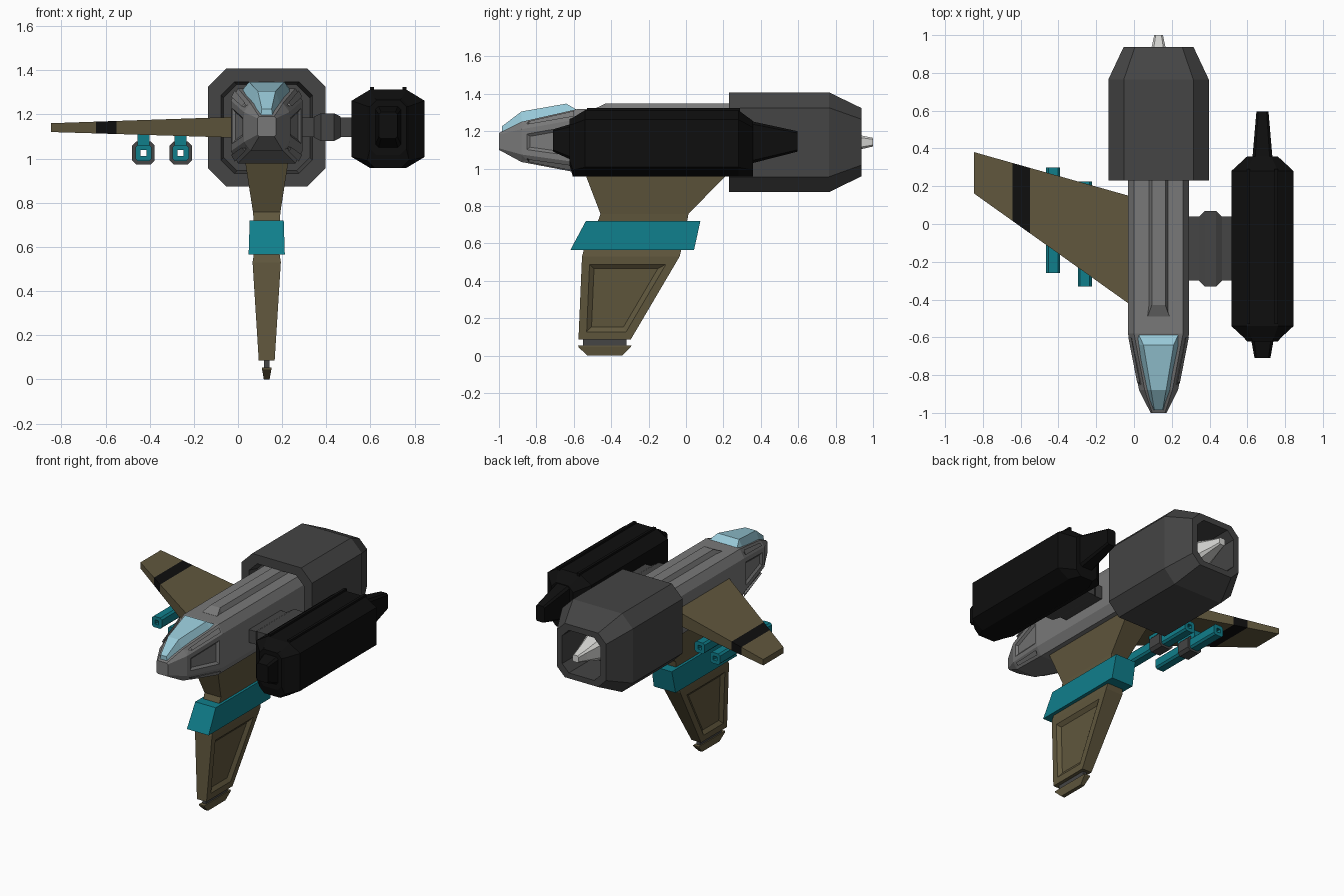
import bpy, bmesh
from mathutils import Vector

if "Cube" in bpy.data.objects:
    bpy.data.objects.remove(bpy.data.objects["Cube"])

CX, CZ = 0.13, 1.14          # hull axis


def mat(name, r, g, b):
    m = bpy.data.materials.new(name)
    m.diffuse_color = (r, g, b, 1)
    m.use_nodes = True
    m.node_tree.nodes["Principled BSDF"].inputs["Base Color"].default_value = m.diffuse_color
    return m


HULL = mat("hull grey", 0.19, 0.19, 0.19)
DARK = mat("dark grey", 0.058, 0.058, 0.058)
BLACK = mat("black", 0.0045, 0.0045, 0.0045)
OLIVE = mat("olive", 0.118, 0.096, 0.047)
TEAL = mat("teal", 0.005, 0.21, 0.26)
GLASS = mat("canopy blue", 0.31, 0.58, 0.68)
PALE = mat("pale grey", 0.68, 0.68, 0.66)


def loft(name, rings, mats, closed=False, panel=None, paint=None):
    """Skin equal-sized rings; panel=(rule, border, bevel, depth) recesses faces."""
    bm = bmesh.new()
    vs = [[bm.verts.new(p) for p in ring] for ring in rings]
    n = len(rings[0])
    pairs = list(zip(vs, vs[1:] + vs[:1])) if closed else list(zip(vs, vs[1:]))
    for a, b in pairs:
        for i in range(n):
            j = (i + 1) % n
            bm.faces.new((a[i], a[j], b[j], b[i]))
    if not closed:
        bm.faces.new(vs[0])
        bm.faces.new(vs[-1])
    bmesh.ops.recalc_face_normals(bm, faces=bm.faces)
    bm.normal_update()
    if panel:
        rule, border, bevel, depth = panel
        faces = [f for f in bm.faces if rule(f)]
        bmesh.ops.inset_individual(bm, faces=faces, thickness=border, use_even_offset=True)
        bmesh.ops.inset_individual(bm, faces=faces, thickness=bevel, depth=-depth,
                                   use_even_offset=True)
    if paint:
        for f in bm.faces:
            f.material_index = paint(f.calc_center_median())
    me = bpy.data.meshes.new(name)
    bm.to_mesh(me)
    bm.free()
    for m in mats:
        me.materials.append(m)
    ob = bpy.data.objects.new(name, me)
    bpy.context.collection.objects.link(ob)
    return ob


def octo(y, cx, hw, z0, z1, c, d=None):
    """Chamfered rectangle across y; c, d = chamfer in x and z."""
    d = c if d is None else d
    return [Vector((cx + x, y, z)) for x, z in (
        (-hw, z0 + d), (-hw + c, z0), (hw - c, z0), (hw, z0 + d),
        (hw, z1 - d), (hw - c, z1), (-hw + c, z1), (-hw, z1 - d))]


def rect_y(y, cx, hw, z0, z1, top=None):
    t = hw if top is None else top
    return [Vector(p) for p in ((cx - hw, y, z0), (cx + hw, y, z0),
                                (cx + t, y, z1), (cx - t, y, z1))]


def rect_z(z, hx, y0, y1, cx=CX):
    return [Vector(p) for p in ((cx - hx, y0, z), (cx + hx, y0, z),
                                (cx + hx, y1, z), (cx - hx, y1, z))]


def rect_x(x, y0, y1, z0, z1):
    return [Vector(p) for p in ((x, y0, z0), (x, y1, z0), (x, y1, z1), (x, y0, z1))]


# Fuselage with recessed panels on the nose sides
loft("fuselage", [
    octo(-1.0, CX, 0.042, 1.10, 1.19, 0.008),
    octo(-0.88, CX, 0.103, 1.035, 1.25, 0.03, 0.04),
    octo(-0.58, CX, 0.162, 0.978, 1.318, 0.032, 0.055),
    octo(0.32, CX, 0.162, 0.978, 1.318, 0.032, 0.055)], [HULL],
    panel=(lambda f: abs(f.normal.x) > 0.8 and -0.85 < f.calc_center_median().y < -0.6,
           0.03, 0.015, 0.012))

# Raised spine
loft("spine", [rect_y(-0.49, CX, 0.06, 1.30, 1.319, 0.058),
               rect_y(-0.43, CX, 0.06, 1.30, 1.348, 0.036),
               rect_y(0.30, CX, 0.06, 1.30, 1.348, 0.036)], [HULL])

# Cockpit canopy
loft("canopy", [rect_y(-0.985, CX, 0.03, 1.17, 1.225, 0.022),
                rect_y(-0.88, CX, 0.068, 1.225, 1.305, 0.04),
                rect_y(-0.64, CX, 0.118, 1.28, 1.347, 0.08),
                rect_y(-0.585, CX, 0.127, 1.29, 1.315, 0.105)], [GLASS])

# Engine housing, hollow at both ends
loft("engine_housing", [
    octo(0.30, CX, 0.195, CZ - 0.195, CZ + 0.195, 0.06),
    octo(0.23, CX, 0.207, CZ - 0.207, CZ + 0.207, 0.06),
    octo(0.23, CX, 0.266, CZ - 0.266, CZ + 0.267, 0.082),
    octo(0.765, CX, 0.266, CZ - 0.266, CZ + 0.267, 0.082),
    octo(0.937, CX, 0.185, CZ - 0.182, CZ + 0.184, 0.06),
    octo(0.937, CX, 0.145, CZ - 0.145, CZ + 0.145, 0.05),
    octo(0.68, CX, 0.145, CZ - 0.145, CZ + 0.145, 0.05)], [DARK])

# Exhaust spike
loft("exhaust_spike", [octo(0.67, CX, 0.105, CZ - 0.105, CZ + 0.105, 0.04),
                       octo(0.93, CX, 0.038, CZ - 0.038, CZ + 0.038, 0.012),
                       octo(1.0, CX, 0.023, CZ - 0.022, CZ + 0.024, 0.008)], [PALE])

# Side pod with tapered nose and tail
PX = 0.68
loft("side_pod", [
    octo(-0.622, PX, 0.082, 1.015, 1.265, 0.03),
    octo(-0.605, PX, 0.095, 0.957, 1.272, 0.035),
    octo(-0.54, PX, 0.165, 0.957, 1.312, 0.083, 0.05),
    octo(0.28, PX, 0.165, 0.957, 1.312, 0.083, 0.05),
    octo(0.357, PX, 0.082, 0.957, 1.255, 0.035)], [BLACK])
loft("pod_nose", [octo(-0.71, PX, 0.042, 1.09, 1.21, 0.01),
                  octo(-0.61, PX, 0.06, 1.045, 1.24, 0.015)], [BLACK])
loft("pod_tail", [octo(0.34, PX, 0.054, 1.025, 1.255, 0.015),
                  octo(0.595, PX, 0.032, 1.09, 1.20, 0.01)], [BLACK])
for s in (-1, 1):
    loft("pod_rail", [rect_y(-0.53, PX + s * 0.074, 0.009, 1.29, 1.325),
                      rect_y(0.29, PX + s * 0.074, 0.009, 1.29, 1.325)], [BLACK])

# Pod connector: beam and chamfered collar
loft("pod_strut", [rect_x(x, -0.30, 0.04, 1.097, 1.185) for x in (0.25, 0.56)], [DARK])
loft("strut_collar", [rect_x(x, -0.33 + d, 0.07 - d, 1.08 + d / 2, 1.205 - d / 2)
                      for x, d in ((0.345, 0.03), (0.375, 0), (0.435, 0), (0.465, 0.03))],
     [DARK])


# Left wing with a black band
def wing_ring(x):
    t = (-0.03 - x) / 0.815
    return rect_x(x, -0.42 + 0.58 * t, 0.15 + 0.23 * t,
                  1.095 + 0.025 * t, 1.188 - 0.028 * t)


loft("wing", [wing_ring(x) for x in (0.03, -0.55, -0.642, -0.847)], [OLIVE, BLACK],
     paint=lambda c: 1 if -0.64 < c.x < -0.56 else 0)


# Two hollow guns under the wing
def tube(name, cx, cz, y0, y1, r, c, m):
    h = 0.014
    loft(name, [octo(y, cx, w, cz - w, cz + w, k) for y, w, k in (
        (y0, r, c), (y1, r, c), (y1, h, 0.002), (y0, h, 0.002))], [m], closed=True)


for gx, y0, y1 in ((-0.428, -0.26, 0.30), (-0.26, -0.33, 0.225)):
    ym = (y0 + y1) / 2
    tube("gun_barrel", gx, 1.025, y0, y1, 0.037, 0.012, TEAL)
    tube("gun_collar", gx, 1.025, ym - 0.05, ym + 0.05, 0.051, 0.018, DARK)
    loft("gun_pylon", [rect_z(1.05, 0.027, ym - 0.08, ym + 0.08, gx),
                       rect_z(1.13, 0.027, ym - 0.08, ym + 0.08, gx)], [TEAL])

# Lower fin: root, teal block, panelled blade, foot
loft("fin_root", [rect_z(1.0, 0.10, -0.55, 0.25), rect_z(0.757, 0.062, -0.457, 0.013),
                  rect_z(0.70, 0.058, -0.478, 0.003)], [OLIVE])
loft("fin_block", [rect_z(0.72, 0.077, -0.535, 0.077),
                   rect_z(0.565, 0.082, -0.618, 0.043)], [TEAL])
loft("fin_blade", [rect_z(0.57, 0.058, -0.545, -0.024), rect_z(0.53, 0.064, -0.556, -0.034),
                   rect_z(0.085, 0.036, -0.575, -0.296)], [OLIVE],
     panel=(lambda f: abs(f.normal.x) > 0.8 and f.calc_center_median().z < 0.5,
            0.042, 0.025, 0.018))
loft("foot_neck", [rect_z(0.09, 0.013, -0.55, -0.318),
                   rect_z(0.045, 0.013, -0.55, -0.318)], [DARK])
loft("fin_foot", [rect_z(0.054, 0.021, -0.577, -0.292), rect_z(0.045, 0.021, -0.575, -0.295),
                  rect_z(0.0, 0.013, -0.527, -0.34)], [OLIVE])
